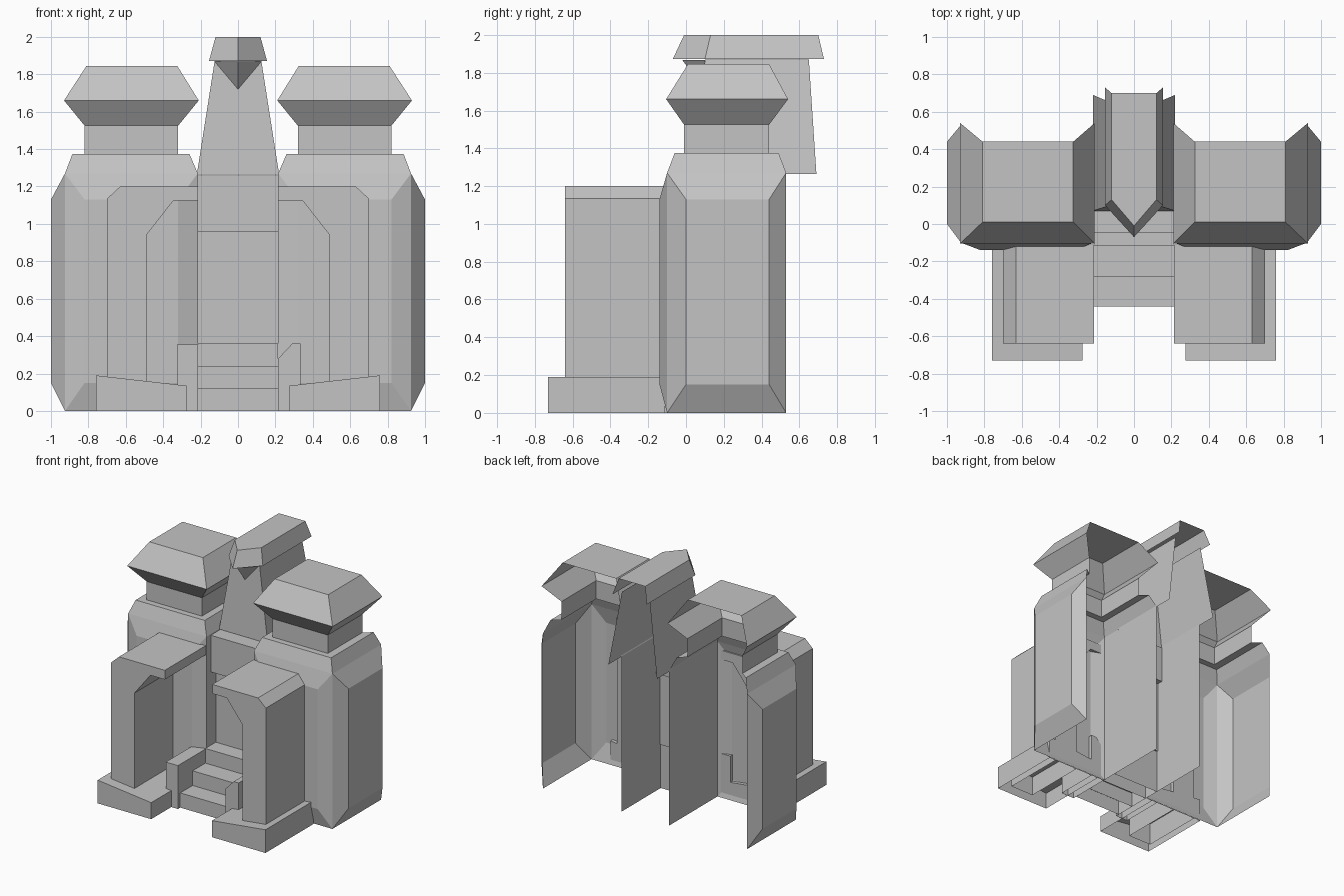
import bpy
import bmesh

cube = bpy.data.objects.get("Cube")
if cube:
    bpy.data.objects.remove(cube, do_unlink=True)

stone = bpy.data.materials.new("grey_stone")
stone.use_nodes = True
GREY = (0.55, 0.55, 0.55, 1)
stone.diffuse_color = GREY
stone.node_tree.nodes["Principled BSDF"].inputs["Base Color"].default_value = GREY


def finish(name, bm):
    bmesh.ops.remove_doubles(bm, verts=bm.verts, dist=0.0005)
    bmesh.ops.recalc_face_normals(bm, faces=bm.faces)
    mesh = bpy.data.meshes.new(name)
    bm.to_mesh(mesh)
    bm.free()
    mesh.materials.append(stone)
    obj = bpy.data.objects.new(name, mesh)
    bpy.context.collection.objects.link(obj)
    return obj


def loft(bm, rings, cap=False):
    """Skin a stack of open outlines; optionally close the last one."""
    rows = [[bm.verts.new(p) for p in ring] for ring in rings]
    for low, high in zip(rows, rows[1:]):
        for i in range(len(low) - 1):
            bm.faces.new((low[i], low[i + 1], high[i + 1], high[i]))
    if cap:
        bm.faces.new(rows[-1])


def u_ring(xi, xo, yf, yb, z):
    """Three-sided outline, open at the back."""
    return [(xi, yb, z), (xi, yf, z), (xo, yf, z), (xo, yb, z)]


def prism(name, profile, y0, y1, side=1, open_below=True):
    """Extrude an x-z profile along y."""
    bm = bmesh.new()
    front = [bm.verts.new((side * x, y0, z)) for x, z in profile]
    back = [bm.verts.new((side * x, y1, z)) for x, z in profile]
    bm.faces.new(front)
    bm.faces.new(back)
    n = len(profile)
    for i in range(n):
        j = (i + 1) % n
        if open_below and profile[i][1] == 0 and profile[j][1] == 0:
            continue
        bm.faces.new((front[i], front[j], back[j], back[i]))
    return finish(name, bm)


def box(name, x0, x1, y0, y1, z0, z1):
    return prism(name, [(x0, z0), (x1, z0), (x1, z1), (x0, z1)], y0, y1)


def raised_panel(bm, outer, inner):
    """Rectangle with a raised, bevelled centre."""
    a = [bm.verts.new(p) for p in outer]
    b = [bm.verts.new(p) for p in inner]
    bm.faces.new(b)
    for i in range(4):
        j = (i + 1) % 4
        bm.faces.new((a[i], a[j], b[j], b[i]))


def rect(axis, level, a0, a1, z0, z1):
    pts = [(a0, z0), (a1, z0), (a1, z1), (a0, z1)]
    return [(level, a, z) if axis == "x" else (a, level, z) for a, z in pts]


XI, XO, YF, YB, EAVE = 0.215, 0.925, -0.1, 0.53, 1.27

for side, label in ((1, "left"), (-1, "right")):
    # Tower shell, shoulder, neck and flared roof, open at the back
    bm = bmesh.new()
    raised_panel(bm, rect("y", YF, XI, XO, 0, EAVE),
                 rect("y", -0.14, 0.32, 0.82, 0.15, 1.13))
    raised_panel(bm, rect("x", XO, YF, YB, 0, EAVE),
                 rect("x", 1.0, 0, 0.44, 0.15, 1.13))
    bm.faces.new([bm.verts.new(p) for p in rect("x", XI, YF, YB, 0, EAVE)])
    loft(bm, [u_ring(XI, XO, YF, YB, EAVE),
              u_ring(0.26, 0.885, -0.06, 0.49, 1.375),
              u_ring(0.32, 0.82, -0.01, 0.44, 1.375),
              u_ring(0.32, 0.82, -0.01, 0.44, 1.525),
              u_ring(0.21, 0.93, -0.105, 0.54, 1.66),
              u_ring(0.325, 0.81, 0.01, 0.44, 1.845)], cap=True)
    for v in bm.verts:
        v.co.x *= side
    finish(label + "_tower", bm)

    # Porch pier with its bracketed roof
    prism(label + "_porch",
          [(0.49, 0), (0.7, 0), (0.7, 1.135), (0.63, 1.2), (XI, 1.2),
           (XI, 1.125), (0.345, 1.125), (0.49, 0.94)], -0.64, -0.11, side)
    # Sloping plinth
    prism(label + "_plinth",
          [(0.275, 0), (0.76, 0), (0.76, 0.19), (0.275, 0.135)],
          -0.73, -0.11, side)

# Stair side blocks
box("right_stair_block", -0.325, -XI, -0.47, -0.11, 0, 0.355)
prism("left_stair_block",
      [(XI, 0), (0.335, 0), (0.335, 0.36), (0.29, 0.36), (XI, 0.28)],
      -0.47, -0.11)

# Steps
for i, y in enumerate((-0.44, -0.28, -0.115)):
    box(f"step_{i + 1}", -XI, XI, y, 0.02, 0, 0.12 * (i + 1))

# Recessed door and lintel
box("door", -XI, XI, 0.02, 0.03, 0.36, 0.96)
box("lintel", -XI, XI, -0.045, 0.08, 0.96, 1.26)

# Tapering gable, open at the back
bm = bmesh.new()
loft(bm, [u_ring(-0.22, 0.22, 0.07, 0.69, 1.265),
          u_ring(-0.125, 0.125, 0.1, 0.65, 1.87)])
finish("gable", bm)

# Wedge under the ridge tip
bm = bmesh.new()
low, tip = bm.verts.new((0, 0.09, 1.72)), bm.verts.new((0, -0.02, 1.868))
for s in (-1, 1):
    bm.faces.new((low, tip, bm.verts.new((s * 0.125, 0.1, 1.868))))
finish("gable_wedge", bm)


# Pointed ridge roof
def ridge_ring(x, tip_y, shoulder_y, yb, z):
    return [(-x, yb, z), (-x, shoulder_y, z), (0, tip_y, z),
            (x, shoulder_y, z), (x, yb, z)]


bm = bmesh.new()
loft(bm, [ridge_ring(0.155, -0.07, 0.1, 0.73, 1.872),
          ridge_ring(0.12, -0.01, 0.13, 0.7, 2.0)], cap=True)
finish("ridge_roof", bm)
